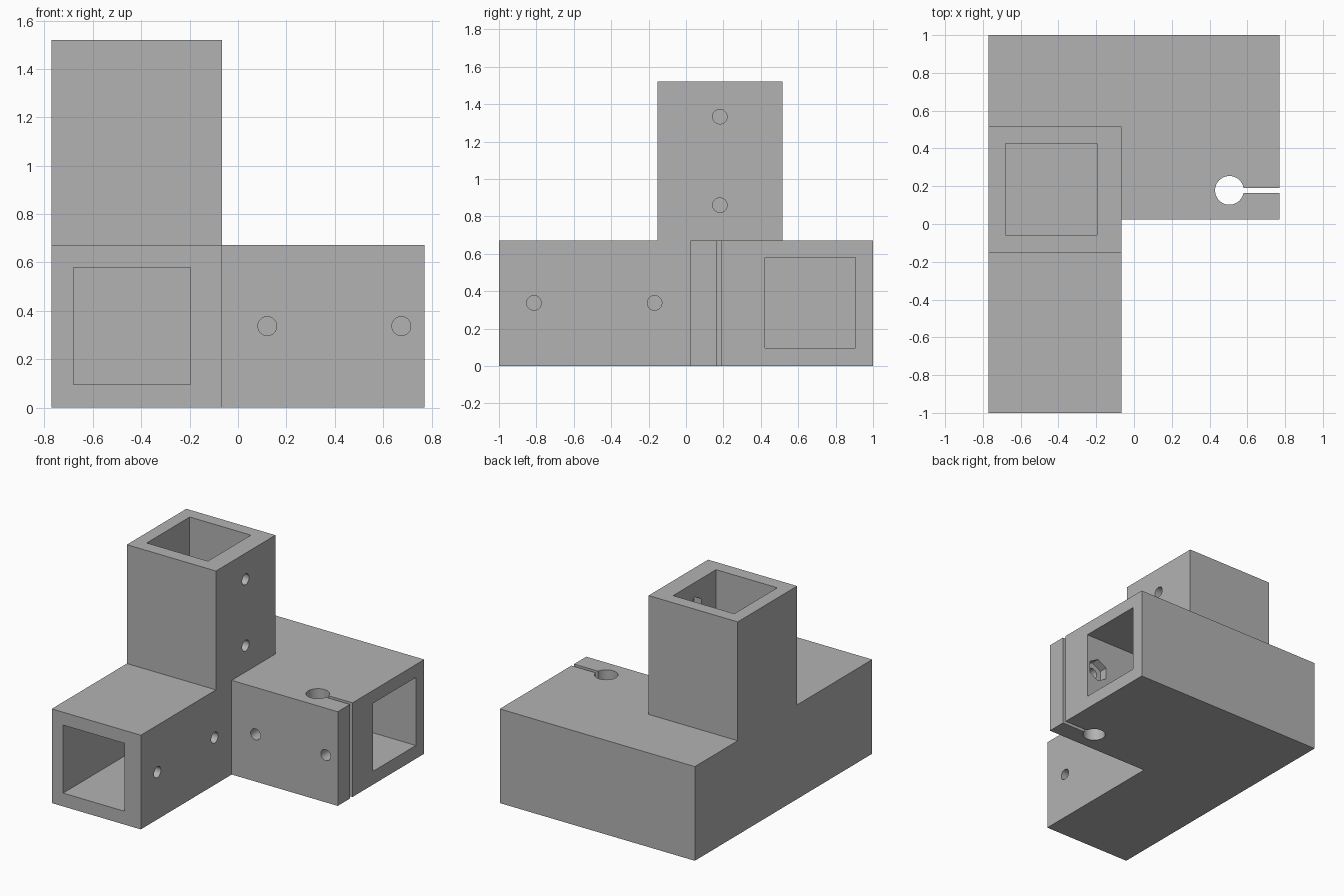
import bpy
import bmesh
from math import pi, sin, cos

if "Cube" in bpy.data.objects:
    bpy.data.objects.remove(bpy.data.objects["Cube"])

gray = bpy.data.materials.new("plain_gray")
gray.use_nodes = True
gray.diffuse_color = (0.45, 0.45, 0.45, 1)
gray.node_tree.nodes["Principled BSDF"].inputs["Base Color"].default_value = (0.45, 0.45, 0.45, 1)


def prism(name, outline, start, end, axis="z"):
    """Extrude a 2D outline along an axis."""
    place = {"x": lambda u, v, w: (w, u, v),
             "y": lambda u, v, w: (u, w, v),
             "z": lambda u, v, w: (u, v, w)}[axis]
    bm = bmesh.new()
    rings = [[bm.verts.new(place(u, v, w)) for u, v in outline] for w in (start, end)]
    for ring in rings:
        bm.faces.new(ring)
    for i in range(len(outline)):
        j = (i + 1) % len(outline)
        bm.faces.new((rings[0][i], rings[0][j], rings[1][j], rings[1][i]))
    bmesh.ops.recalc_face_normals(bm, faces=bm.faces)
    mesh = bpy.data.meshes.new(name)
    bm.to_mesh(mesh)
    bm.free()
    mesh.materials.append(gray)
    obj = bpy.data.objects.new(name, mesh)
    bpy.context.collection.objects.link(obj)
    return obj


def rect(u0, u1, v0, v1):
    return [(u0, v0), (u1, v0), (u1, v1), (u0, v1)]


def ring(u, v, radius, sides):
    return [(u + radius * cos(pi / 2 + 2 * pi * i / sides),
             v + radius * sin(pi / 2 + 2 * pi * i / sides)) for i in range(sides)]


# L-shaped base: front arm plus the wide block behind it
L, R, TOP = -0.77, 0.77, 0.672
INNER = -0.067
connector = prism("corner_connector",
                  [(L, -1), (INNER, -1), (INNER, 0.025), (R, 0.025), (R, 1), (L, 1)], 0, TOP)


def combine(tool, operation):
    mod = connector.modifiers.new("combine", "BOOLEAN")
    mod.operation = operation
    mod.solver = "EXACT"
    mod.object = tool
    bpy.context.view_layer.objects.active = connector
    bpy.ops.object.modifier_apply(modifier=mod.name)
    bpy.data.objects.remove(tool)


def cut(*args):
    combine(prism("cutter", *args), "DIFFERENCE")


# Upright socket
combine(prism("upright", rect(L, INNER, -0.153, 0.517), 0.5, 1.52), "UNION")

# Square tube sockets: front, right, upright
X0, X1 = -0.68, -0.197
cut(rect(X0, X1, 0.095, 0.58), -1.1, 0.33, "y")
cut(rect(0.422, 0.905, 0.095, 0.58), X0, 0.9, "x")
cut(rect(X0, X1, -0.058, 0.427), TOP, 1.6, "z")

# Rod bore with its clamping slit
cut(ring(0.505, 0.178, 0.076, 48), -0.1, 0.8, "z")
cut(rect(0.52, 0.9, 0.163, 0.191), -0.1, 0.8, "z")


# Screw holes with hexagonal nut pockets on the socket's inner wall
def screw(u, v, outside, inside, axis):
    step = 1 if inside > outside else -1
    cut(ring(u, v, 0.039, 32), outside - step * 0.05, inside + step * 0.05, axis)
    cut(ring(u, v, 0.084, 6), inside - step * 0.06, inside + step * 0.05, axis)


for y, z in [(-0.813, 0.337), (-0.168, 0.337), (0.181, 0.86), (0.181, 1.333)]:
    screw(y, z, INNER, X1, "x")
for x in (0.121, 0.675):
    screw(x, 0.337, 0.025, 0.422, "y")

# Smooth bores, crisp edges
bpy.ops.object.select_all(action="DESELECT")
connector.select_set(True)
bpy.context.view_layer.objects.active = connector
bpy.ops.object.shade_smooth_by_angle(angle=pi / 6)
